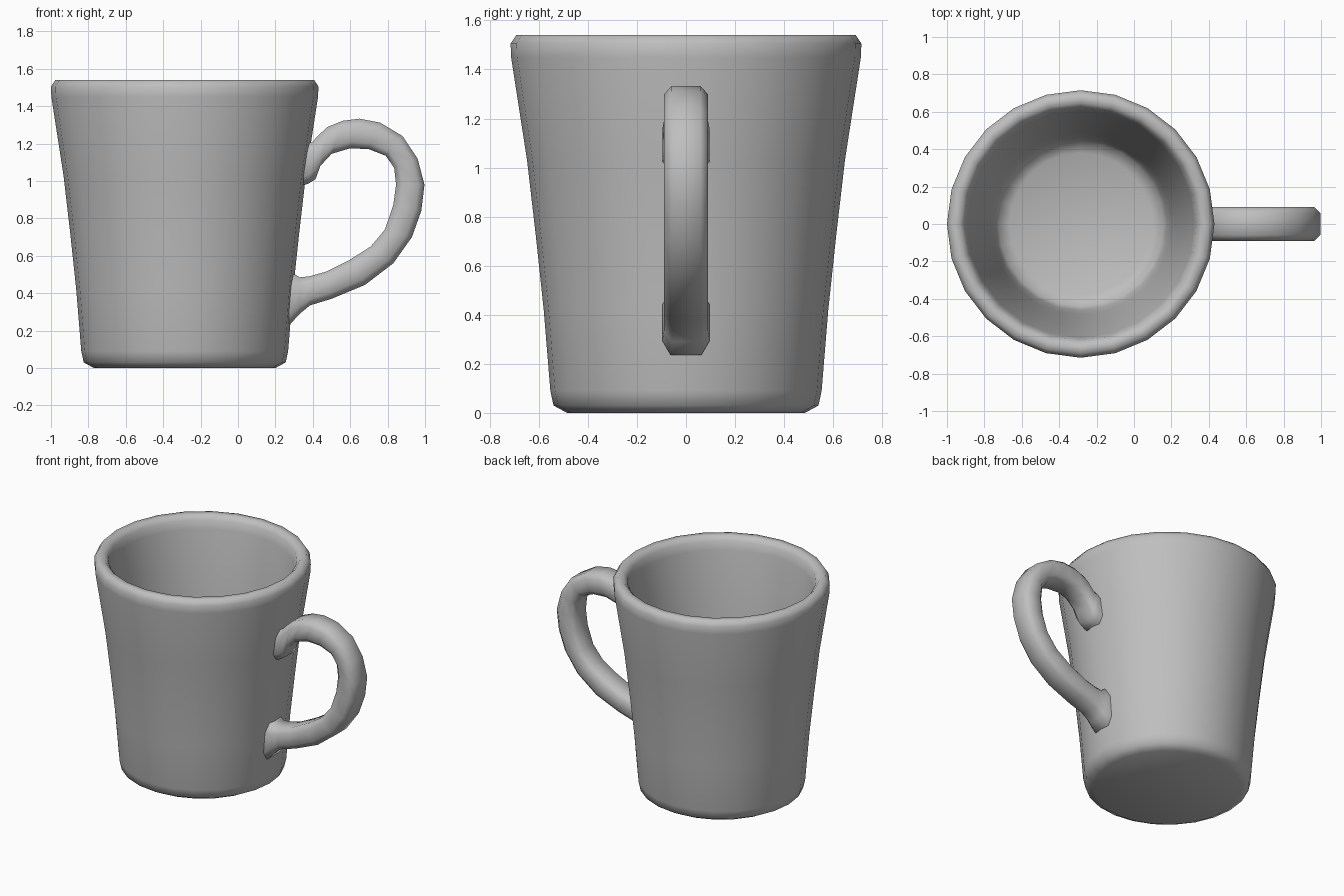
import bpy, bmesh, math
from mathutils import Vector

if "Cube" in bpy.data.objects:
    bpy.data.objects.remove(bpy.data.objects["Cube"])

CUP_X = -0.285   # cup axis
SIDES = 24

clay = bpy.data.materials.new("grey ceramic")
clay.diffuse_color = (0.52, 0.52, 0.52, 1)
clay.use_nodes = True
clay.node_tree.nodes["Principled BSDF"].inputs["Base Color"].default_value = clay.diffuse_color


def finish(bm, name, angle):
    bmesh.ops.recalc_face_normals(bm, faces=bm.faces)
    mesh = bpy.data.meshes.new(name)
    bm.to_mesh(mesh)
    bm.free()
    mesh.materials.append(clay)
    obj = bpy.data.objects.new(name, mesh)
    bpy.context.collection.objects.link(obj)
    bpy.ops.object.select_all(action='DESELECT')
    obj.select_set(True)
    bpy.context.view_layer.objects.active = obj
    bpy.ops.object.shade_smooth_by_angle(angle=math.radians(angle))
    return obj


def loft(bm, rings):
    """Skin consecutive closed rings of points and cap both ends."""
    loops = [[bm.verts.new(p) for p in ring] for ring in rings]
    n = len(loops[0])
    for a, b in zip(loops, loops[1:]):
        for i in range(n):
            j = (i + 1) % n
            bm.faces.new((a[i], a[j], b[j], b[i]))
    bm.faces.new(loops[0])
    bm.faces.new(loops[-1])


# Cup: one profile (radius, height) from the base, over the rim, to the inner floor
profile = [(0.485, 0), (0.54, 0.03), (0.553, 0.09), (0.58, 0.42), (0.612, 0.72),
           (0.648, 1.03), (0.713, 1.45), (0.715, 1.505), (0.692, 1.54),
           (0.648, 1.54), (0.622, 1.51), (0.608, 1.45), (0.55, 1.03),
           (0.515, 0.72), (0.485, 0.42), (0.462, 0.2), (0.44, 0.14), (0.38, 0.11)]
bm = bmesh.new()
turn = [2 * math.pi * i / SIDES for i in range(SIDES)]
loft(bm, [[(CUP_X + r * math.cos(t), r * math.sin(t), z) for t in turn]
          for r, z in profile])
finish(bm, "cup", 60)

# Handle: chamfered sections spanning matching outer and inner edge points (x, z)
sections = [((0.35, 1.19), (0.32, 0.97)), ((0.40, 1.21), (0.375, 0.985)),
            ((0.425, 1.24), (0.415, 1.01)), ((0.48, 1.29), (0.44, 1.08)),
            ((0.56, 1.322), (0.50, 1.145)), ((0.65, 1.333), (0.60, 1.175)),
            ((0.76, 1.312), (0.70, 1.17)), ((0.88, 1.24), (0.79, 1.135)),
            ((0.96, 1.12), (0.835, 1.07)), ((0.997, 0.98), (0.845, 0.98)),
            ((0.98, 0.84), (0.83, 0.87)), ((0.93, 0.70), (0.785, 0.74)),
            ((0.83, 0.56), (0.71, 0.65)), ((0.68, 0.445), (0.60, 0.58)),
            ((0.50, 0.37), (0.47, 0.515)), ((0.385, 0.335), (0.38, 0.49)),
            ((0.33, 0.29), (0.33, 0.485)), ((0.28, 0.235), (0.305, 0.50)),
            ((0.24, 0.235), (0.26, 0.50))]
bm = bmesh.new()
rings = []
for k, (outer, inner) in enumerate(sections):
    o, i = Vector((outer[0], 0, outer[1])), Vector((inner[0], 0, inner[1]))
    half = 0.096 if k < 2 or k > len(sections) - 3 else 0.09
    rings.append([o.lerp(i, f) + Vector((0, y * half, 0)) for f, y in
                  ((0, -0.65), (0, 0.65), (0.22, 1), (0.78, 1),
                   (1, 0.65), (1, -0.65), (0.78, -1), (0.22, -1))])
loft(bm, rings)
finish(bm, "handle", 60)
